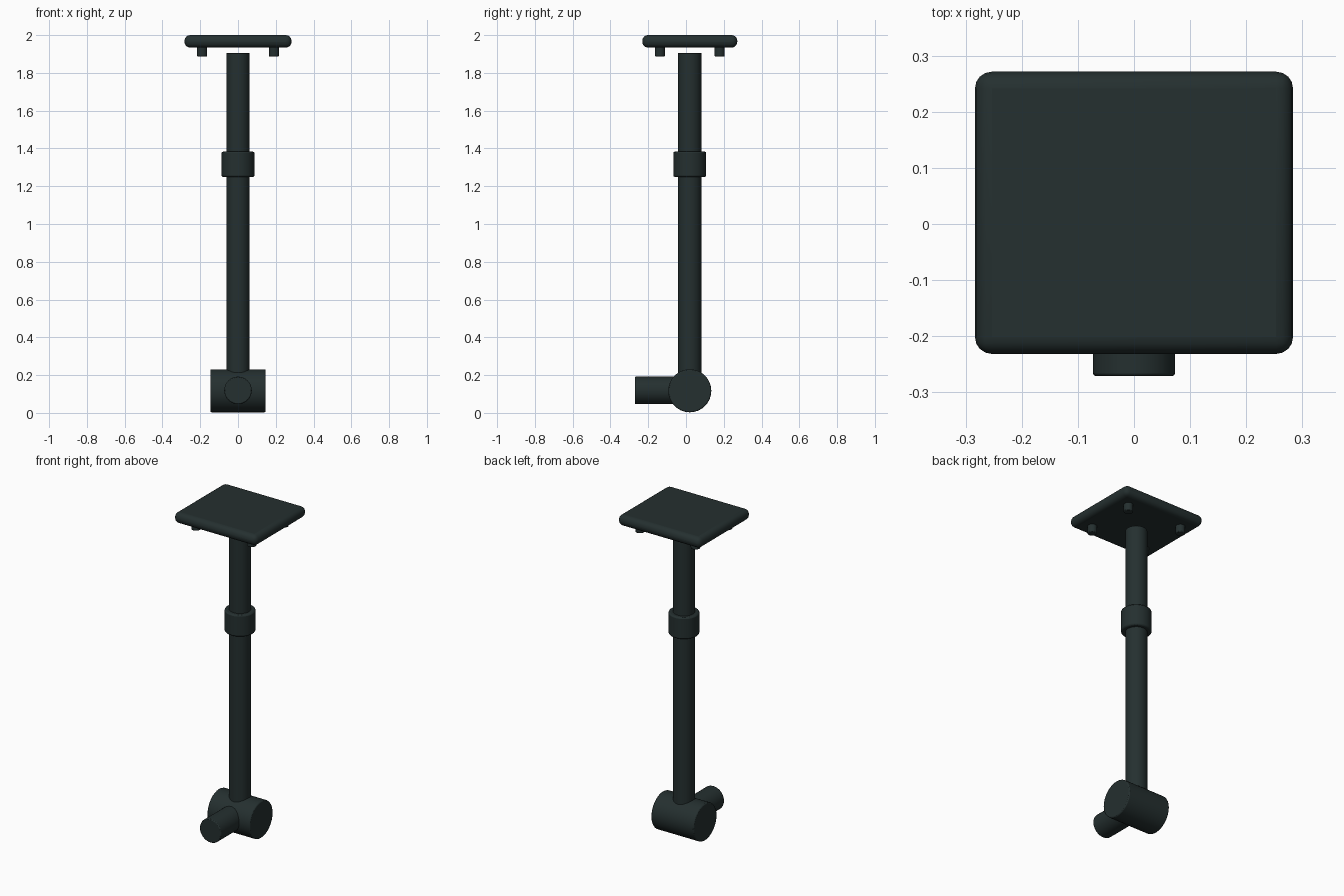
import bpy
import math

cube = bpy.data.objects.get("Cube")
if cube:
    bpy.data.objects.remove(cube, do_unlink=True)

AXIS_Y = 0.02    # the pole stands slightly behind the centre
HUB_Z = 0.117

metal = bpy.data.materials.new("dark green grey metal")
metal.use_nodes = True
colour = (0.018, 0.029, 0.029, 1)
metal.diffuse_color = colour
metal.node_tree.nodes["Principled BSDF"].inputs["Base Color"].default_value = colour


def finish(name, bevel, segments):
    """Name the active part, round its edges and shade it."""
    obj = bpy.context.object
    obj.name = name
    obj.data.materials.append(metal)
    bpy.ops.object.transform_apply(location=False, rotation=True, scale=True)
    mod = obj.modifiers.new("Rounded edges", "BEVEL")
    mod.width = bevel
    mod.segments = segments
    mod.limit_method = 'ANGLE'
    mod.angle_limit = math.radians(40)
    bpy.ops.object.shade_smooth_by_angle(angle=math.radians(40))
    return obj


def cylinder(name, radius, length, centre, rotation=(0, 0, 0), bevel=0.005):
    bpy.ops.mesh.primitive_cylinder_add(vertices=32, radius=radius, depth=length,
                                        location=centre, rotation=rotation)
    return finish(name, bevel, 2)


# Mounting plate with rounded rim
bpy.ops.mesh.primitive_cube_add(size=1, location=(0, AXIS_Y, 1.967))
bpy.context.object.scale = (0.567, 0.503, 0.066)
finish("mounting_plate", 0.03, 4)

# Four bolts under the plate
for side, x in (("right", -0.19), ("left", 0.19)):
    for end, y in (("front", -0.158), ("back", 0.158)):
        cylinder(f"bolt_{end}_{side}", 0.027, 0.06, (x, AXIS_Y + y, 1.917))

# Pole and its clamp collar
cylinder("pole", 0.062, 1.785, (0, AXIS_Y, 1.0125), bevel=0.003)
cylinder("collar", 0.087, 0.134, (0, AXIS_Y, 1.316), bevel=0.008)

# Pivot hub lying across the base, with a stub pointing forward
cylinder("pivot_hub", 0.114, 0.292, (0, AXIS_Y, HUB_Z),
         rotation=(0, math.pi / 2, 0), bevel=0.006)
cylinder("front_stub", 0.073, 0.291, (0, -0.1255, HUB_Z + 0.002),
         rotation=(math.pi / 2, 0, 0))
